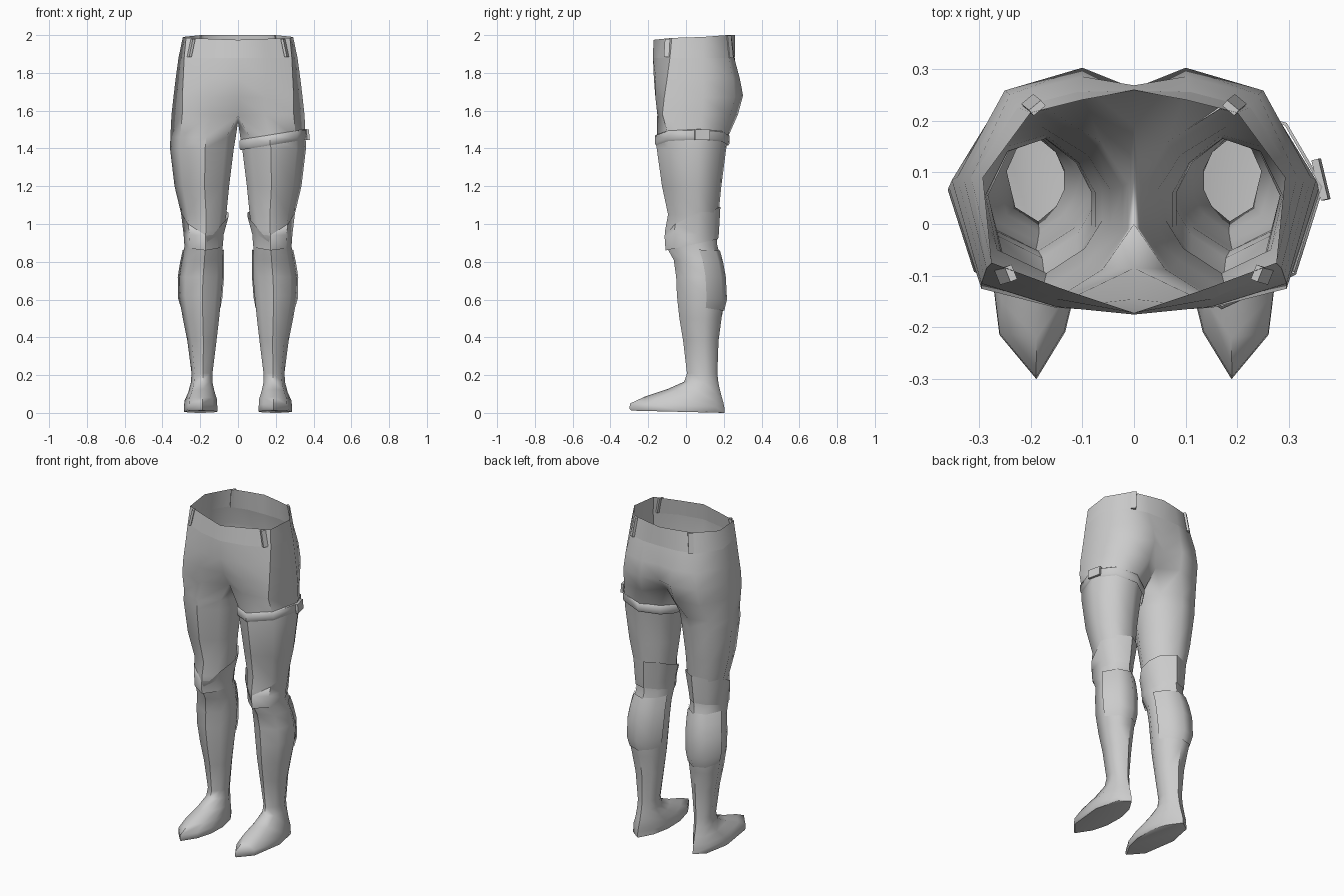
import bpy, math
from mathutils import Vector

grey = bpy.data.materials.new("plain_grey")
grey.diffuse_color = (0.6, 0.6, 0.6, 1)


def make(name, verts, faces, mirror=True, angle=50):
    me = bpy.data.meshes.new(name)
    me.from_pydata(verts, [], faces)
    me.materials.append(grey)
    ob = bpy.data.objects.new(name, me)
    bpy.context.collection.objects.link(ob)
    bpy.ops.object.select_all(action='DESELECT')
    ob.select_set(True)
    bpy.context.view_layer.objects.active = ob
    bpy.ops.object.shade_smooth_by_angle(angle=math.radians(angle))
    if mirror:
        m = ob.modifiers.new("mirror", 'MIRROR')
        m.use_clip = True
        m.merge_threshold = 0.0005
    return ob


# Nine-sided leg cross-section: front, outside, back, inside
SECTION = [(.14, .18), (.45, 0), (.85, .17), (1, .6), (.8, .91),
           (.45, 1), (.15, .83), (0, .62), (0, .38)]


def ring(x0, x1, y0, y1, zf, zb=None, grow=0):
    zb = zf if zb is None else zb
    x0, x1, y0, y1 = x0 - grow, x1 + grow, y0 - grow, y1 + grow
    return [(x0 + (x1 - x0) * u, y0 + (y1 - y0) * v, zf + (zb - zf) * v)
            for u, v in SECTION]


def loft(rings, closed=True):
    n = len(rings[0])
    verts = [p for r in rings for p in r]
    faces = []
    for k in range(len(rings) - 1):
        for i in range(n if closed else n - 1):
            j = (i + 1) % n
            faces.append((k * n + i, (k + 1) * n + i, (k + 1) * n + j, k * n + j))
    return verts, faces


# Pelvis: half rings from front centre round the hip to back centre
pelvis = [
    [(0, -.172, 1.975), (.14, -.125, 1.98), (.275, -.075, 1.985), (.292, .09, 1.99),
     (.2, .215, 2), (.1, .24, 2), (0, .26, 2)],
    [(0, -.175, 1.88), (.15, -.145, 1.88), (.285, -.085, 1.88), (.315, .09, 1.88),
     (.225, .225, 1.88), (.11, .255, 1.88), (0, .258, 1.88)],
    [(0, -.17, 1.77), (.15, -.16, 1.77), (.29, -.1, 1.77), (.33, .09, 1.77),
     (.24, .25, 1.77), (.1, .285, 1.77), (0, .268, 1.77)],
    [(0, -.145, 1.67), (.15, -.162, 1.67), (.295, -.115, 1.67), (.342, .09, 1.67),
     (.25, .258, 1.67), (.1, .302, 1.68), (0, .262, 1.67)],
    [(0, -.085, 1.575), (.14, -.152, 1.58), (.295, -.125, 1.58), (.352, .085, 1.58),
     (.26, .235, 1.57), (.11, .275, 1.58), (0, .19, 1.59)],
]
verts, faces = loft(pelvis, closed=False)
base = len(verts) - 7
verts += [(0, .09, 1.545), (0, 0, 1.54)]           # crotch points
top_ids = list(range(base, base + 9))

# Leg and foot, lofted down from the crotch opening
leg = [
    (.012, .358, -.155, .222, 1.46), (.022, .36, -.155, .213, 1.4),
    (.047, .336, -.127, .187, 1.2), (.062, .3, -.095, .172, 1.05),
    (.075, .287, -.11, .165, .97), (.082, .282, -.11, .165, .89),
    (.08, .297, -.065, .185, .81), (.08, .313, -.052, .205, .72),
    (.088, .313, -.048, .21, .62), (.1, .292, -.035, .188, .5),
    (.114, .268, -.015, .172, .38), (.135, .246, .005, .166, .21),
    (.135, .25, -.01, .172, .165, .155), (.125, .263, -.1, .185, .125, .1),
    (.112, .282, -.22, .198, .085, .055), (.11, .286, -.296, .203, .05, .03),
    (.108, .287, -.3, .205, .022, 0), (.112, .284, -.29, .203, .012, 0),
]
prev = top_ids
for spec in leg:
    start = len(verts)
    verts += ring(*spec)
    cur = list(range(start, start + 9))
    for i in range(9):
        j = (i + 1) % 9
        faces.append((prev[i], cur[i], cur[j], prev[j]))
    prev = cur
faces.append(tuple(reversed(prev)))
body = make("trousers_and_boots", verts, faces)
# Crisp lower edge of the waistband
for e in body.data.edges:
    if all(abs(body.data.vertices[v].co.z - 1.88) < .001 for v in e.vertices):
        e.use_edge_sharp = True

# Boot cuff: flared top edge with a V notch at the front
cuff_z = [1.0, .905, 1.0, 1.06, 1.08, 1.09, 1.085, 1.06, 1.04]
rim = [(x, y, z) for (x, y, _), z in zip(ring(.05, .302, -.105, .182, 1), cuff_z)]
make("boot_cuff", *loft([rim, ring(.078, .286, -.112, .172, .94, .95, .002),
                         ring(.082, .283, -.106, .168, .86, .92, .002)]))

# Calf guard wrapping the back of the shin
calf = [ring(.08, .287, -.09, .175, .87, .86, .005), ring(.08, .3, -.062, .19, .8, .8, .006),
        ring(.08, .313, -.052, .205, .72, .72, .006), ring(.088, .313, -.048, .212, .62, .6, .005),
        ring(.095, .3, -.04, .2, .58, .54, .002)]
make("calf_guard", *loft([r[3:8] for r in calf], closed=False))

# Thigh strap, tilted up to the outside, on one leg only
strap = []
for z, g in ((1.475, .003), (1.47, .009), (1.43, .009), (1.42, .003)):
    strap.append([(x, y, zz + (x - .19) * .16) for x, y, zz in ring(.017, .358, -.156, .222, z, z, g)])
make("thigh_strap", *loft(strap), mirror=False)


def tab(name, top, bottom, width, mirror=True):
    """Thin vertical box between two points, facing away from the centre."""
    top, bottom = Vector(top), Vector(bottom)
    out = Vector((top.x, top.y, 0)).normalized()
    side = Vector((-out.y, out.x, 0)) * width / 2
    v = [p + side * s + out * o for p in (top, bottom)
         for s, o in ((-1, -.004), (1, -.004), (1, .01), (-1, .01))]
    f = [(0, 1, 2, 3), (7, 6, 5, 4)] + [(i, i + 4, (i + 1) % 4 + 4, (i + 1) % 4) for i in range(4)]
    make(name, v, f, mirror, 30)


# Belt loops and the strap buckle
tab("front_belt_loop", (.235, -.094, 1.98), (.255, -.1, 1.885), .03)
tab("back_belt_loop", (.185, .222, 1.998), (.2, .234, 1.88), .03)
tab("strap_buckle", (.356, .085, 1.5), (.361, .085, 1.445), .08, False)
